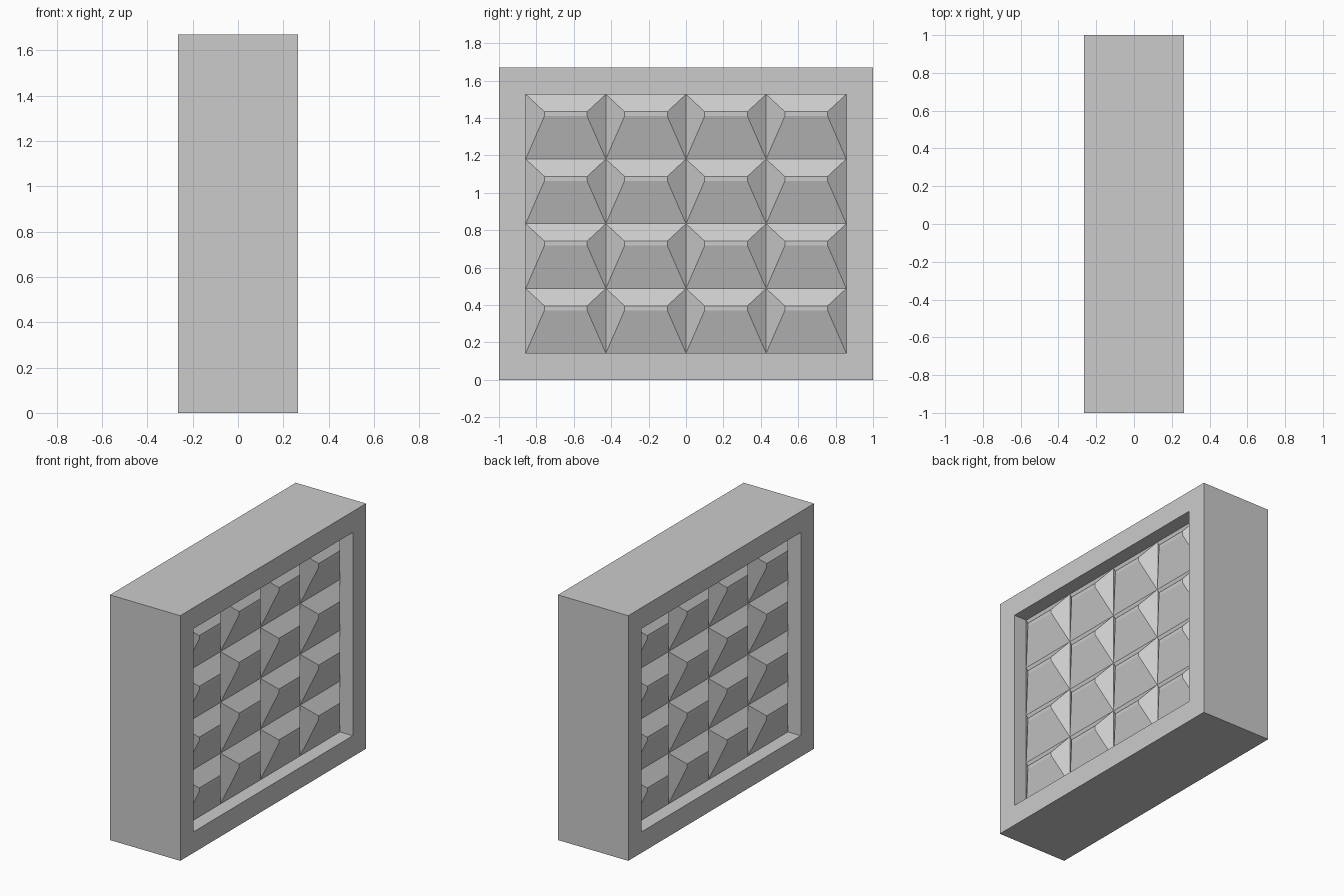
import bpy
import bmesh
import math

W, L, H = 0.265, 1.0, 1.67      # half depth, half length, height
BORDER, RECESS = 0.143, 0.097   # frame border and panel recess
COLS, ROWS = 4, 4
STUD = 0.07                     # how far each stud stands out

cube = bpy.data.objects.get("Cube")
if cube:
    bpy.data.objects.remove(cube, do_unlink=True)

grey = bpy.data.materials.new("plain_grey")
grey.use_nodes = True
colour = (0.6, 0.6, 0.6, 1)
grey.diffuse_color = colour
grey.node_tree.nodes["Principled BSDF"].inputs["Base Color"].default_value = colour


def add_object(name, bm):
    mesh = bpy.data.meshes.new(name)
    bm.to_mesh(mesh)
    bm.free()
    mesh.materials.append(grey)
    obj = bpy.data.objects.new(name, mesh)
    bpy.context.collection.objects.link(obj)
    return obj


# Frame: a block with a sunken opening on both broad sides
bm = bmesh.new()
bmesh.ops.create_cube(bm, size=1)
for v in bm.verts:
    v.co.x *= 2 * W
    v.co.y *= 2 * L
    v.co.z = (v.co.z + 0.5) * H
bm.normal_update()
broad = [f for f in bm.faces if abs(f.normal.x) > 0.9]
for face in broad:
    bmesh.ops.inset_region(bm, faces=[face], thickness=BORDER, use_even_offset=True)
    inward = -math.copysign(RECESS, face.normal.x)
    floor = bmesh.ops.extrude_discrete_faces(bm, faces=[face])["faces"][0]
    for v in floor.verts:
        v.co.x += inward
    bm.faces.remove(floor)
add_object("frame", bm)


# Panel: a grid of lopsided studs, each with a narrow flat top near its upper edge
def stud_panel(name, angle):
    bm = bmesh.new()
    cell_w = 2 * (L - BORDER) / COLS
    cell_h = (H - 2 * BORDER) / ROWS
    base = W - RECESS

    def ring(x, y0, y1, z0, z1):
        return [bm.verts.new((x, y, z)) for y, z in ((y0, z0), (y1, z0), (y1, z1), (y0, z1))]

    for i in range(COLS):
        for j in range(ROWS):
            y = -L + BORDER + i * cell_w
            z = BORDER + j * cell_h
            outer = ring(base, y, y + cell_w, z, z + cell_h)
            top = ring(base + STUD, y + 0.1, y + cell_w - 0.1,
                       z + cell_h - 0.117, z + cell_h - 0.093)
            bm.faces.new(top)
            for k in range(4):
                n = (k + 1) % 4
                bm.faces.new((outer[k], outer[n], top[n], top[k]))
    bmesh.ops.remove_doubles(bm, verts=bm.verts[:], dist=0.0005)
    obj = add_object(name, bm)
    obj.rotation_euler.z = angle


stud_panel("left_stud_panel", 0)
stud_panel("right_stud_panel", math.pi)
